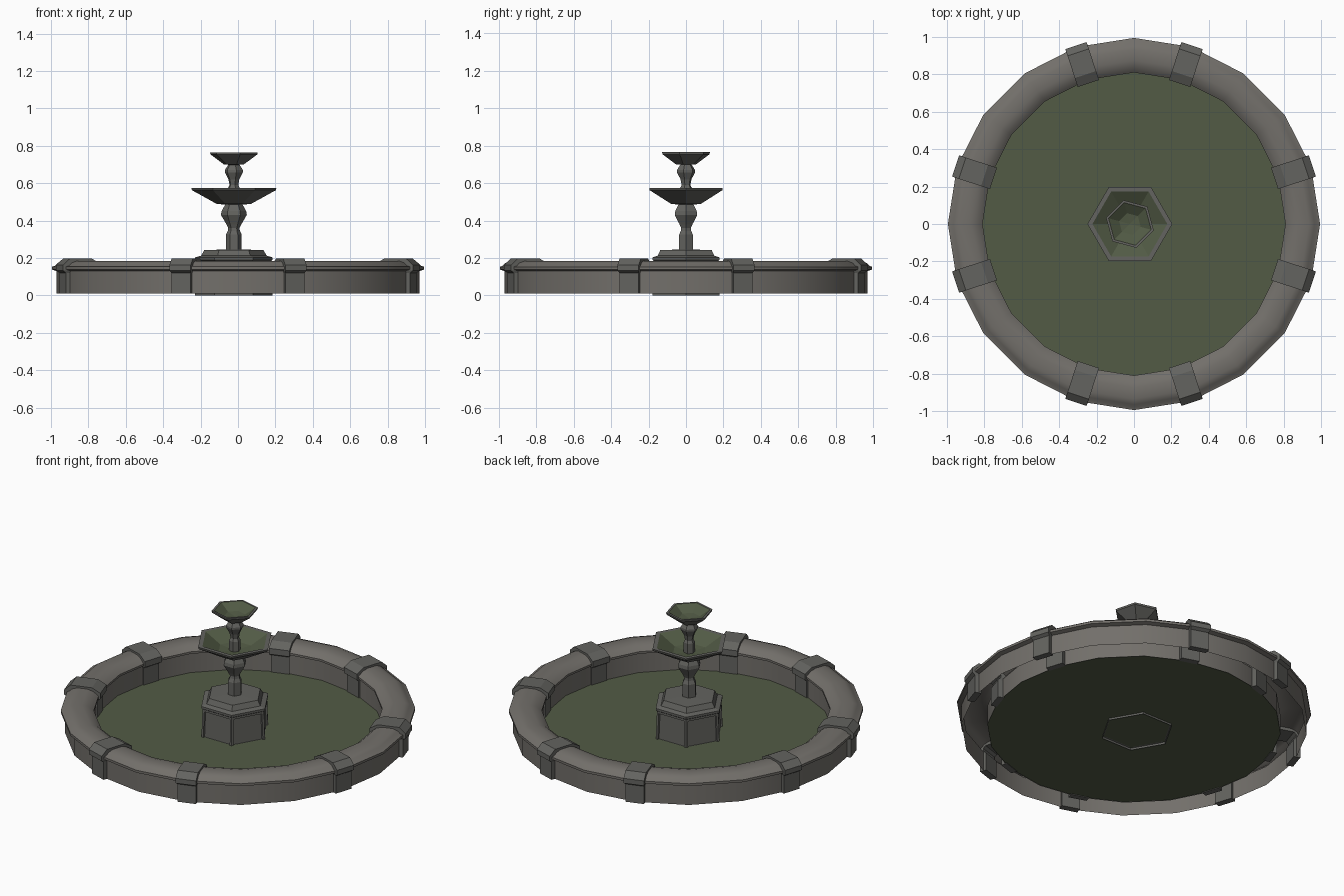
import bpy, bmesh
from math import cos, sin, pi, radians

if "Cube" in bpy.data.objects:
    bpy.data.objects.remove(bpy.data.objects["Cube"])


def material(name, rgb):
    m = bpy.data.materials.new(name)
    m.diffuse_color = (*rgb, 1)
    m.use_nodes = True
    m.node_tree.nodes["Principled BSDF"].inputs["Base Color"].default_value = m.diffuse_color
    return m


STONE = material("stone", (0.17, 0.16, 0.145))
DARK = material("dark_stone", (0.125, 0.125, 0.115))
GREEN = material("green_water", (0.085, 0.105, 0.06))
CX = -0.022  # the centrepiece sits slightly off centre


def finish(name, bm, mat, smooth=False):
    bmesh.ops.remove_doubles(bm, verts=bm.verts, dist=1e-5)
    me = bpy.data.meshes.new(name)
    bm.to_mesh(me)
    bm.free()
    me.materials.append(mat)
    ob = bpy.data.objects.new(name, me)
    bpy.context.collection.objects.link(ob)
    if smooth:
        bpy.ops.object.select_all(action='DESELECT')
        ob.select_set(True)
        bpy.context.view_layer.objects.active = ob
        bpy.ops.object.shade_smooth_by_angle(angle=radians(35))
    return ob


def lathe(profile, n, rot=0.0, cx=0.0):
    """Revolve (radius, z) points; going up on the outside faces outward."""
    bm = bmesh.new()
    rings = []
    for r, z in profile:
        if r == 0:
            rings.append([bm.verts.new((cx, 0, z))] * n)
        else:
            rings.append([bm.verts.new((cx + r * cos(rot + 2 * pi * i / n),
                                        r * sin(rot + 2 * pi * i / n), z)) for i in range(n)])
    for lo, hi in zip(rings, rings[1:]):
        for i in range(n):
            j = (i + 1) % n
            bm.faces.new(list(dict.fromkeys([lo[i], lo[j], hi[j], hi[i]])))
    return bm


# Pool wall with rounded coping, hollow and open underneath
finish("pool_rim", lathe([
    (.97, .01), (.97, .13), (.995, .138), (.995, .153), (.98, .158), (.965, .173),
    (.935, .184), (.875, .184), (.84, .174), (.818, .156), (.81, .15), (.81, .137),
    (.825, .13), (.825, .01)], 20), STONE, True)

# Water sheet
finish("pool_water", lathe([(.825, .014), (0, .014)], 20), GREEN)

# Eight straps over the coping
outer = [(.985, .01), (.985, .12), (1.003, .132), (1.003, .162), (.965, .196),
         (.84, .196), (.79, .168), (.79, .132), (.808, .12), (.808, .01)]
inner = [(.945, .01), (.945, .12), (.96, .135), (.96, .15), (.945, .165),
         (.86, .165), (.83, .15), (.83, .135), (.845, .12), (.845, .01)]
for k, deg in enumerate((18, 72, 108, 162, 198, 252, 288, 342)):
    a = radians(deg)
    bm = bmesh.new()

    def row(pts, side):
        out = []
        for i, (r, z) in enumerate(pts):
            w = side * (.06 if 2 <= i <= 7 else .054)
            out.append(bm.verts.new((r * cos(a) - w * sin(a), r * sin(a) + w * cos(a), z)))
        return out
    rows = [row(outer, -1), row(outer, 1), row(inner, 1), row(inner, -1)]
    for s in range(4):
        p, q = rows[s], rows[(s + 1) % 4]
        for i in range(len(outer) - 1):
            bm.faces.new((p[i], q[i], q[i + 1], p[i + 1]))
    bm.faces.new([r[0] for r in rows])
    bm.faces.new([r[-1] for r in rows])
    bmesh.ops.recalc_face_normals(bm, faces=bm.faces)
    finish(f"rim_strap_{k + 1}", bm, DARK)

# Hexagonal pedestal with recessed side panels
bm = lathe([(.207, 0), (.2, .185), (.207, .19), (.207, .203), (.175, .212),
            (.158, .243), (0, .245)], 6, 0, CX)
bm.normal_update()
sides = [f for f in bm.faces if f.calc_area() > .02 and abs(f.normal.z) < .2]
bmesh.ops.inset_individual(bm, faces=sides, thickness=.018, depth=0)
bmesh.ops.inset_individual(bm, faces=sides, thickness=.003, depth=-.01)
finish("pedestal", bm, DARK)

# Lower column and baluster
finish("lower_column", lathe([
    (.042, .243), (.042, .325), (.032, .345), (.03, .36), (.04, .38), (.069, .43),
    (.066, .45), (.045, .488)], 6, 0, CX), DARK)

# Lower bowl with green basin
finish("lower_bowl", lathe([
    (0, .484), (.09, .488), (.224, .562), (.227, .574), (.2, .574)], 6, 0, CX), DARK)
finish("lower_basin", lathe([(.2, .574), (.1, .52), (0, .51)], 6, 0, CX), GREEN)

# Upper column and baluster
TILT = radians(-15)
finish("upper_column", lathe([
    (.032, .51), (.032, .575), (.024, .59), (.03, .62), (.05, .658), (.05, .67),
    (.03, .70)], 6, TILT, CX), DARK)

# Upper bowl, turned against the lower one
finish("upper_bowl", lathe([
    (0, .696), (.055, .70), (.13, .754), (.132, .765), (.118, .765)], 6, TILT, CX), DARK)
finish("upper_basin", lathe([(.118, .765), (.06, .728), (0, .72)], 6, TILT, CX), GREEN)
